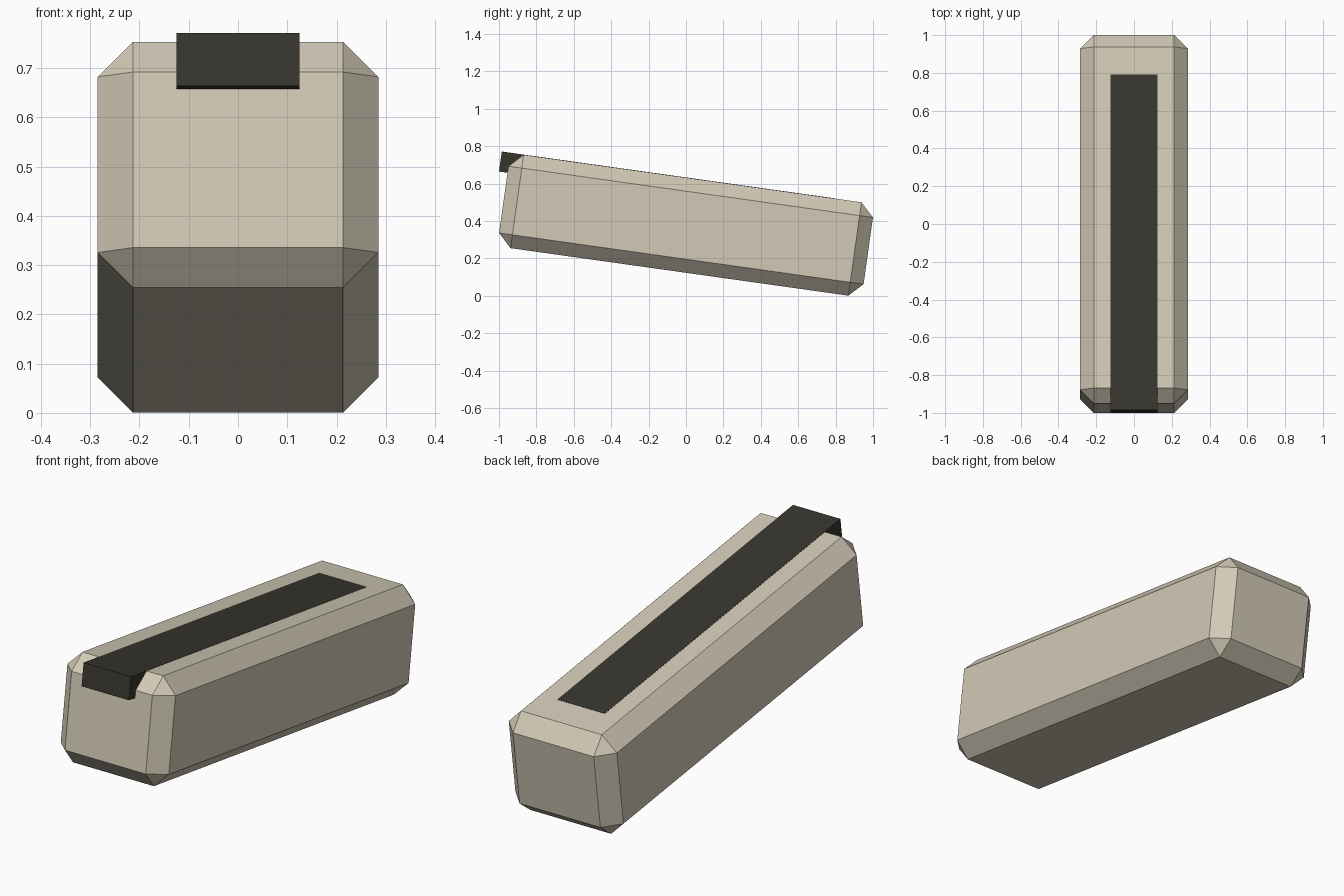
import bpy, bmesh
from math import radians
from mathutils import Matrix, Vector

cube = bpy.data.objects.get("Cube")
if cube:
    bpy.data.objects.remove(cube, do_unlink=True)


def material(name, colour):
    mat = bpy.data.materials.new(name)
    mat.use_nodes = True
    mat.diffuse_color = (*colour, 1)
    mat.node_tree.nodes["Principled BSDF"].inputs["Base Color"].default_value = (*colour, 1)
    return mat


# Everything shares one downward tilt towards the back
TILT = Matrix.Translation((0, 0, 0.377)) @ Matrix.Rotation(radians(-8), 4, "X")


def tilted_box(name, low, high, mat, chamfer=0):
    low, high = Vector(low), Vector(high)
    bm = bmesh.new()
    bmesh.ops.create_cube(bm, size=1)
    bmesh.ops.scale(bm, vec=high - low, verts=bm.verts)
    bmesh.ops.translate(bm, vec=(low + high) / 2, verts=bm.verts)
    if chamfer:
        bmesh.ops.bevel(bm, geom=bm.edges[:], offset=chamfer, segments=1,
                        affect="EDGES", clamp_overlap=True)
    bm.transform(TILT)
    mesh = bpy.data.meshes.new(name)
    bm.to_mesh(mesh)
    bm.free()
    mesh.materials.append(mat)
    obj = bpy.data.objects.new(name, mesh)
    bpy.context.collection.objects.link(obj)
    return obj


beige = material("warm beige", (0.65, 0.59, 0.47))
charcoal = material("charcoal", (0.038, 0.036, 0.027))

# Chamfered body
tilted_box("body", (-0.285, -0.984, -0.252), (0.285, 0.984, 0.252), beige, 0.072)

# Dark inlaid bar, overhanging the front
tilted_box("top_bar", (-0.125, -1.03, 0.145), (0.125, 0.763, 0.253), charcoal)
